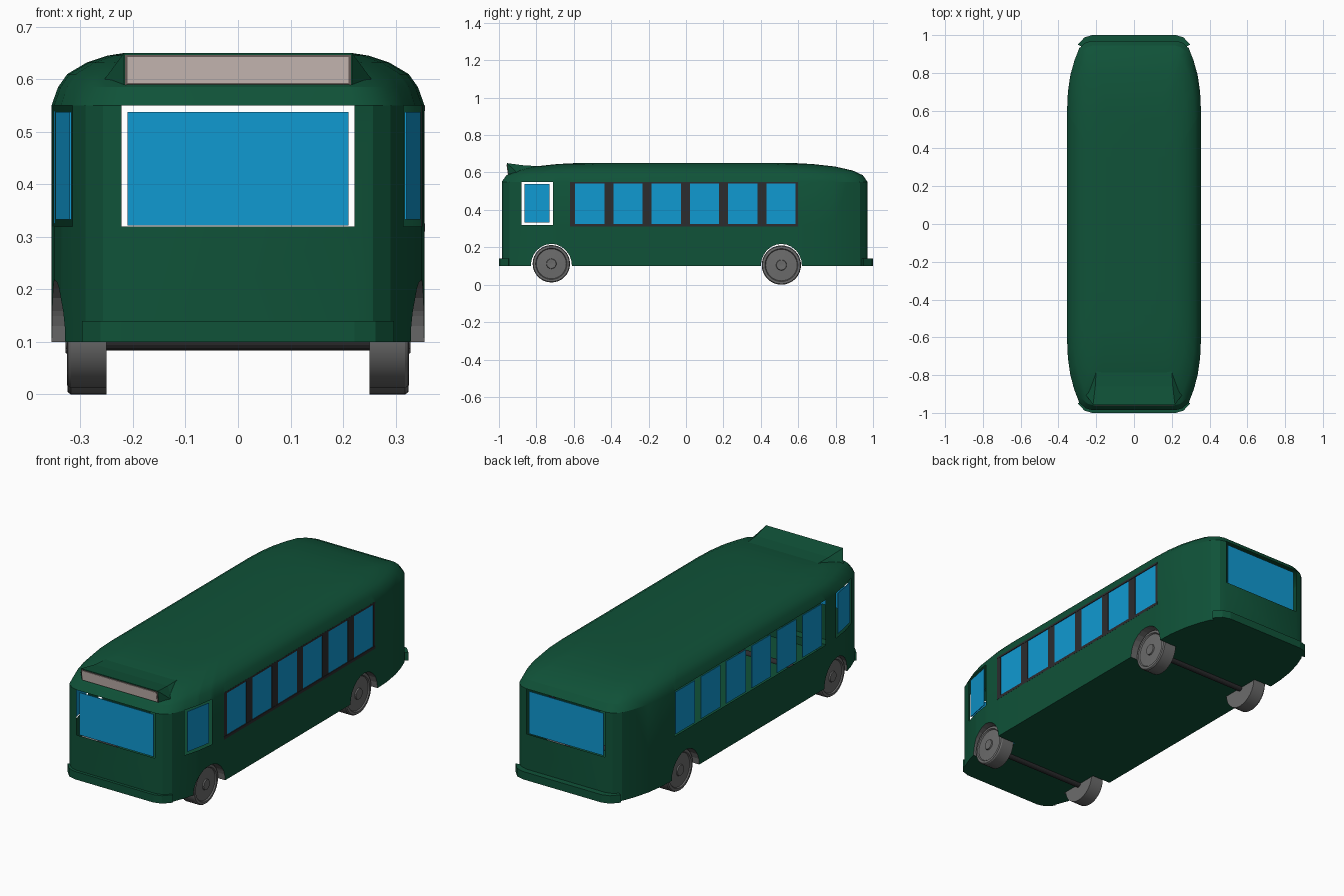
import bpy, bmesh, math
from mathutils import Vector

if "Cube" in bpy.data.objects:
    bpy.data.objects.remove(bpy.data.objects["Cube"])


def mat(name, c):
    m = bpy.data.materials.new(name)
    m.diffuse_color = (*c, 1)
    m.use_nodes = True
    m.node_tree.nodes["Principled BSDF"].inputs["Base Color"].default_value = m.diffuse_color
    return m


GREEN = mat("green paint", (0.005, 0.085, 0.04))
BLUE = mat("blue glass", (0.005, 0.32, 0.64))
GRAY = mat("wheel gray", (0.15, 0.15, 0.15))
DARK = mat("dark trim", (0.025, 0.025, 0.027))
PALE = mat("pale sign", (0.62, 0.52, 0.49))
BROWN = mat("sign border", (0.16, 0.12, 0.11))


def finish(name, bm, material, smooth=False, recalc=True):
    bmesh.ops.remove_doubles(bm, verts=bm.verts, dist=1e-5)
    if recalc:
        bmesh.ops.recalc_face_normals(bm, faces=bm.faces)
    me = bpy.data.meshes.new(name)
    bm.to_mesh(me)
    bm.free()
    me.materials.append(material)
    ob = bpy.data.objects.new(name, me)
    bpy.context.collection.objects.link(ob)
    if smooth:
        bpy.ops.object.select_all(action='DESELECT')
        ob.select_set(True)
        bpy.context.view_layer.objects.active = ob
        bpy.ops.object.shade_smooth_by_angle(angle=math.radians(25))
    return ob


def poly(bm, pts):
    return bm.faces.new([bm.verts.new(p) for p in pts])


def prism(name, pts, offset, material):
    """Extrude a flat polygon by an offset vector."""
    bm = bmesh.new()
    f = poly(bm, pts)
    r = bmesh.ops.extrude_face_region(bm, geom=[f], use_keep_orig=True)
    vs = [g for g in r['geom'] if isinstance(g, bmesh.types.BMVert)]
    bmesh.ops.translate(bm, verts=vs, vec=offset)
    return finish(name, bm, material)


def wall_plate(name, p, q, z0, z1, offset, material):
    """Thin upright plate between plan points p and q."""
    return prism(name, [(*p, z0), (*q, z0), (*q, z1), (*p, z1)], offset, material)


# Plan outline: distance along the bus -> half width
PLAN = [(0, .355), (.6, .355), (.71, .35), (.80, .337), (.88, .315),
        (.945, .29), (.975, .257), (.985, .222)]
REAR = .97 / .985
ARCHES = (-.72, .51)
AR, AH = .11, .118


def width(y):
    t = -y if y < 0 else y / REAR
    for (a, wa), (b, wb) in zip(PLAN, PLAN[1:]):
        if t <= b + 1e-6:
            return wa + (wb - wa) * (t - a) / (b - a)
    return .222


def low(y):
    for c in ARCHES:
        d = abs(y - c) / AR
        if d < 1:
            return .1 + AH * math.sqrt(max(0, 1 - d * d))
    return .1


def in_arch(a, b):
    m = (a + b) / 2
    return any(abs(m - c) < AR for c in ARCHES)


ys = [-t for t, w in PLAN] + [t * REAR for t, w in PLAN[1:]] + [-.62, .6]
for c in ARCHES:
    ys += [c - AR * math.cos(math.pi * k / 12) for k in range(13)]
ys = sorted(ys)
ys = [y for i, y in enumerate(ys) if i == 0 or y - ys[i - 1] > 1e-4]

# Body shell: vertical walls, then roof rings shrinking inward
ROOF = [(.55, 1, 1), (.585, .965, .975), (.61, .915, .92), (.632, .81, .82),
        (.645, .70, .70), (.65, .61, .6)]


def column(s, y):
    w = width(y)
    pts = [(s * w, y, low(y)), (s * w, y, .32)]
    return pts + [(s * w * sx, y * sy, z) for z, sx, sy in ROOF]


def is_opening(a, b):
    m = (a + b) / 2
    return -.88 < m < -.71 or -.62 < m < .6


bm = bmesh.new()
cols = {s: [[bm.verts.new(p) for p in column(s, y)] for y in ys] for s in (-1, 1)}
n = len(ROOF) + 2
for s in (-1, 1):
    C = cols[s]
    for i in range(len(ys) - 1):
        for k in range(n - 1):
            if k == 1 and is_opening(ys[i], ys[i + 1]):
                continue
            bm.faces.new([C[i][k], C[i + 1][k], C[i + 1][k + 1], C[i][k + 1]])
for e in (0, -1):
    for k in range(n - 1):
        if k != 1:
            L, R = cols[-1][e], cols[1][e]
            bm.faces.new([L[k], R[k], R[k + 1], L[k + 1]])
for i in range(len(ys) - 1):
    L, R = cols[-1], cols[1]
    bm.faces.new([L[i][-1], R[i][-1], R[i + 1][-1], L[i + 1][-1]])
finish("body_shell", bm, GREEN, smooth=True)

# Floor, notched at the wheels
bm = bmesh.new()
for a, b in zip(ys, ys[1:]):
    wa, wb = (.25, .25) if in_arch(a, b) else (width(a), width(b))
    poly(bm, [(-wa, a, .1), (-wb, b, .1), (wb, b, .1), (wa, a, .1)])
finish("floor", bm, GREEN)

# Wheel arch liners
for s in (-1, 1):
    bm = bmesh.new()
    for a, b in zip(ys, ys[1:]):
        if in_arch(a, b):
            poly(bm, [(s * .25, a, low(a)), (s * .25, b, low(b)),
                      (s * width(b), b, low(b)), (s * width(a), a, low(a))])
    finish("wheel_arch_liner", bm, GRAY)

# Bumpers
for e in (-1, 1):
    half = [(.222, 1), (.262, .988), (.297, .95), (.28, .94)]
    pts = [(x, e * y, .1) for x, y in half]
    pts += [(-x, e * y, .1) for x, y in reversed(half)]
    prism("front_bumper" if e < 0 else "rear_bumper", pts, Vector((0, 0, .04)), GREEN)

# Front and rear windows
wall_plate("windshield", (-.21, -.98), (.21, -.98), .322, .538, Vector((0, .004, 0)), BLUE)
wall_plate("rear_window", (-.21, .965), (.21, .965), .322, .538, Vector((0, -.004, 0)), BLUE)

# Side windows
for s in (-1, 1):
    inward = Vector((-s * .004, 0, 0))
    wall_plate("driver_window", (s * .321, -.864), (s * .347, -.73), .333, .538, inward, BLUE)
    for i in range(6):
        c = -.515 + .2045 * i
        wall_plate("passenger_window", (s * .352, c - .078), (s * .352, c + .078),
                   .325, .54, inward, BLUE)

# Dark window frame on the right side
inward = Vector((-.006, 0, 0))
edges = [-.62]
for i in range(6):
    c = -.515 + .2045 * i
    edges += [c - .078, c + .078]
edges.append(.6)
for a, b in zip(edges[::2], edges[1::2]):
    wall_plate("window_pillar", (.354, a), (.354, b), .31, .55, inward, DARK)
for z0, z1 in ((.31, .325), (.54, .55)):
    wall_plate("window_rail", (.3555, -.62), (.3555, .6), z0, z1, inward, DARK)

# Sign hood on the front of the roof
bm = bmesh.new()
P = {"ft": (.217, -.957, .65), "fb": (.217, -.948, .586), "sd": (.258, -.90, .595),
     "mid": (.205, -.86, .637), "bk": (.2, -.77, .634)}


def pt(k, s):
    x, y, z = P[k]
    return (s * x, y, z)


for a, b in (("fb", "ft"), ("ft", "mid"), ("mid", "bk")):
    poly(bm, [pt(a, -1), pt(a, 1), pt(b, 1), pt(b, -1)])
for s in (-1, 1):
    for tri in (("ft", "fb", "sd"), ("ft", "sd", "mid"), ("mid", "sd", "bk")):
        poly(bm, [pt(k, s) for k in tri])
finish("sign_hood", bm, GREEN)


# Sign with thin border, following the slope of the hood front
def sign(name, hx, z0, z1, out, material):
    fy = lambda z: -.948 - .009 * (z - .586) / .064 - out
    prism(name, [(-hx, fy(z0), z0), (hx, fy(z0), z0), (hx, fy(z1), z1), (-hx, fy(z1), z1)],
          Vector((0, .003, 0)), material)


sign("sign_border", .215, .589, .646, .002, BROWN)
sign("sign_panel", .21, .593, .642, .004, PALE)

# Wheels (lathed) and axles
RIM = [(0, .25), (1, .25), (1, .318), (.96, .324), (.84, .325), (.8, .319),
       (.27, .322), (.25, .328), (.1, .328), (0, .326)]
for y, z, r in ((-.72, .112, .1), (.51, .105, .105)):
    for s in (-1, 1):
        bm = bmesh.new()
        vs = [bm.verts.new((s * x, y, z + q * r)) for q, x in RIM]
        es = [bm.edges.new(p) for p in zip(vs, vs[1:])]
        bmesh.ops.spin(bm, geom=vs + es, cent=(0, y, z), axis=(1, 0, 0),
                       angle=math.tau, steps=32)
        finish("wheel", bm, GRAY, smooth=True)
    ring = [(-.26, y + .016 * math.cos(math.tau * k / 16),
             .1 + .016 * math.sin(math.tau * k / 16)) for k in range(16)]
    prism("axle", ring, Vector((.52, 0, 0)), DARK)
